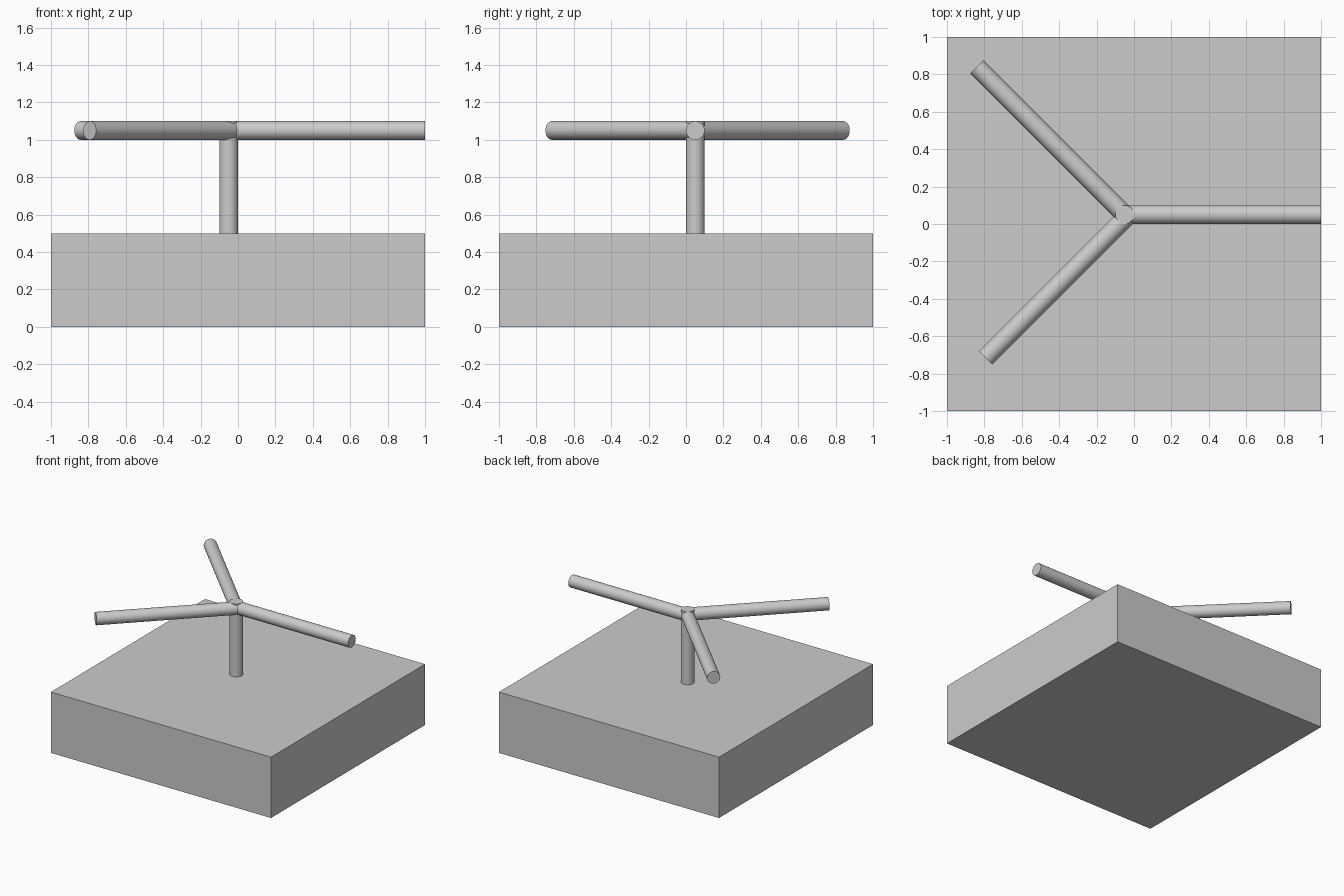
import bpy, math
from mathutils import Vector

if "Cube" in bpy.data.objects:
    bpy.data.objects.remove(bpy.data.objects["Cube"])

R = 0.05        # rod radius
ARM_Z = 1.05    # height of the arm axes


def rod(name, start, end):
    """Capped cylinder running between two points."""
    a, b = Vector(start), Vector(end)
    d = b - a
    bpy.ops.mesh.primitive_cylinder_add(vertices=32, radius=R, depth=d.length, location=(a + b) / 2)
    ob = bpy.context.object
    ob.name = name
    ob.rotation_euler = d.to_track_quat('Z', 'Y').to_euler()
    bpy.ops.object.shade_smooth_by_angle(angle=math.radians(30))
    return ob


# Square base block
bpy.ops.mesh.primitive_cube_add(size=1, location=(0, 0, 0.25))
base = bpy.context.object
base.name = "base_block"
base.scale = (2, 2, 0.5)

# Upright post standing on the block
rod("post", (-0.05, 0.05, 0.5), (-0.05, 0.05, 1.1))

# Three horizontal arms radiating from the post top
arms = {
    "right_arm": ((-0.05, 0.05), (1.0, 0.05)),
    "back_left_arm": ((-0.05, 0.05), (-0.84, 0.84)),
    "front_left_arm": ((-0.037, 0.04), (-0.793, -0.716)),
}
for name, (s, e) in arms.items():
    rod(name, (*s, ARM_Z), (*e, ARM_Z))
